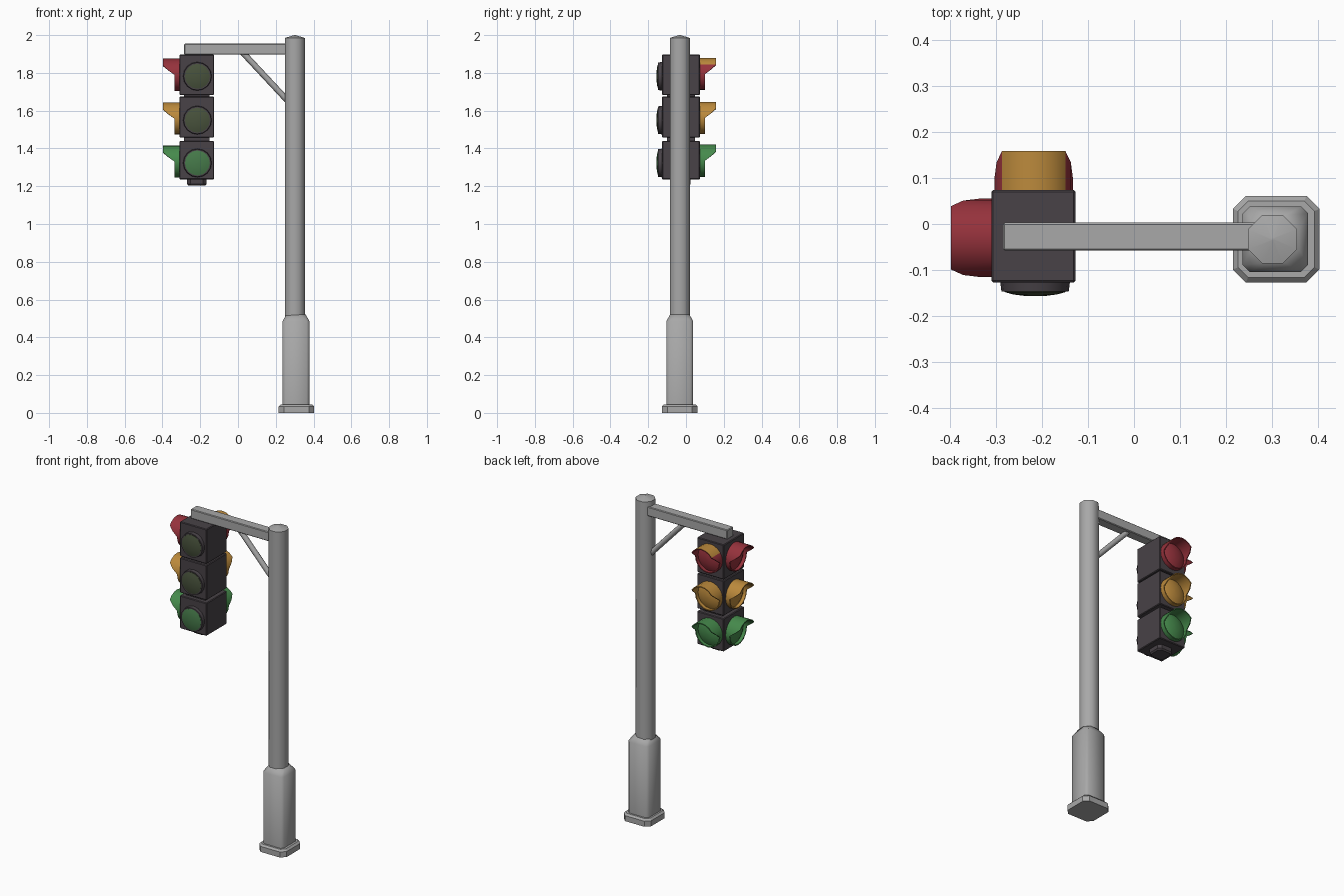
import bpy, bmesh, math
from mathutils import Vector, Matrix

if "Cube" in bpy.data.objects:
    bpy.data.objects.remove(bpy.data.objects["Cube"])


def material(name, r, g, b):
    lin = lambda c: (c / 255 / 12.92) if c < 11 else ((c / 255 + 0.055) / 1.055) ** 2.4
    m = bpy.data.materials.new(name)
    m.diffuse_color = (lin(r), lin(g), lin(b), 1)
    m.use_nodes = True
    m.node_tree.nodes["Principled BSDF"].inputs["Base Color"].default_value = m.diffuse_color
    return m


GREY = material("pole grey", 168, 168, 168)
DARK = material("housing dark", 72, 66, 71)
RED = material("signal red", 150, 50, 60)
AMBER = material("signal amber", 188, 138, 60)
GREEN = material("signal green", 70, 138, 76)
UNLIT = material("unlit lens olive", 72, 82, 60)
LIT = material("lit lens green", 70, 122, 74)


def finish(name, bm, mats, smooth=None):
    bmesh.ops.recalc_face_normals(bm, faces=bm.faces)
    me = bpy.data.meshes.new(name)
    bm.to_mesh(me)
    bm.free()
    ob = bpy.data.objects.new(name, me)
    bpy.context.collection.objects.link(ob)
    for m in mats:
        me.materials.append(m)
    if smooth:
        bpy.ops.object.select_all(action='DESELECT')
        ob.select_set(True)
        bpy.context.view_layer.objects.active = ob
        bpy.ops.object.shade_smooth_by_angle(angle=math.radians(smooth))
    return ob


def loft(name, rings, mat, smooth=None):
    """Skin a stack of equal-length point rings and cap both ends."""
    bm = bmesh.new()
    vs = [[bm.verts.new(p) for p in ring] for ring in rings]
    n = len(vs[0])
    for a, b in zip(vs, vs[1:]):
        for i in range(n):
            j = (i + 1) % n
            bm.faces.new((a[i], a[j], b[j], b[i]))
    bm.faces.new(vs[0])
    bm.faces.new(vs[-1])
    return finish(name, bm, [mat], smooth)


def chamfered(cx, cy, z, h, c):
    k = h - c
    pts = [(h, -k), (h, k), (k, h), (-k, h), (-h, k), (-h, -k), (-k, -h), (k, -h)]
    return [(cx + x, cy + y, z) for x, y in pts]


def box(name, x0, x1, y0, y1, z0, z1, mat, bevel=0):
    bm = bmesh.new()
    bmesh.ops.create_cube(bm, size=1)
    for v in bm.verts:
        v.co = ((x0 + x1) / 2 + v.co.x * (x1 - x0), (y0 + y1) / 2 + v.co.y * (y1 - y0),
                (z0 + z1) / 2 + v.co.z * (z1 - z0))
    if bevel:
        bmesh.ops.bevel(bm, geom=bm.edges[:], offset=bevel, segments=1, affect='EDGES')
    return finish(name, bm, [mat])


# Base plate, square pedestal, octagonal pole with shallow pointed cap
PY = -0.033
loft("base_plate", [chamfered(0.309, PY, z, h, c) for z, h, c in
     [(0, 0.094, 0.028), (0.034, 0.094, 0.028), (0.045, 0.083, 0.022)]], GREY)
loft("pedestal", [chamfered(0.307, PY, z, h, c) for z, h, c in
     [(0.04, 0.071, 0.015), (0.485, 0.071, 0.015), (0.52, 0.052, 0.03)]], GREY, 50)
loft("pole", [chamfered(0.301, PY, z, h, c) for z, h, c in
     [(0.48, 0.053, 0.031), (1.985, 0.053, 0.031), (2.0, 0.003, 0.0015)]], GREY, 50)

# Arm and diagonal brace
box("arm", -0.285, 0.28, -0.058, 0.003, 1.897, 1.955, GREY, 0.004)
A, B = Vector((0.018, -0.028, 1.915)), Vector((0.27, -0.028, 1.645))
side = (B - A).cross(Vector((0, 1, 0))).normalized() * 0.016
loft("arm_brace", [[p + side * math.cos(t) + Vector((0, 0.016 * math.sin(t), 0))
     for t in [i * math.pi / 4 for i in range(8)]] for p in (A, B)], GREY, 50)

# Signal housing: three boxes joined by necks, with a bottom cap
HX, HY = -0.218, -0.027
for label, z0, z1 in (("top", 1.682, 1.897), ("middle", 1.457, 1.674), ("bottom", 1.236, 1.44)):
    box("housing_" + label, -0.31, -0.127, -0.127, 0.074, z0, z1, DARK, 0.004)
box("housing_necks", -0.285, -0.152, -0.1, 0.048, 1.3, 1.8, DARK)
loft("bottom_cap", [chamfered(HX, HY, z, h, 0.018) for z, h in
     [(1.204, 0.045), (1.212, 0.052), (1.24, 0.052)]], DARK)


def turned(name, origin, normal, profile, mat, smooth=40, n=16):
    """Round part facing along normal; profile is (radius, distance)."""
    o, d, up = Vector(origin), Vector(normal), Vector((0, 0, 1))
    u = up.cross(d)
    rings = [[o + d * k + (u * math.sin(t) + up * math.cos(t)) * r
              for t in [2 * math.pi * i / n for i in range(n)]] for r, k in profile]
    return loft(name, rings, mat, smooth)


def visor(name, origin, normal, mat, top_mat, reach, r=0.085, n=20, wall=0.006):
    """Hooded tube: long at the top, short collar below the middle."""
    o, d, up = Vector(origin), Vector(normal), Vector((0, 0, 1))
    u = up.cross(d)
    bm = bmesh.new()
    rows = []
    for i in range(n):
        t = 2 * math.pi * i / n
        h = math.cos(t)
        length = 0.027 + (reach - 0.027) * min(1, max(0, h / 0.55))
        radial = u * math.sin(t) + up * h
        rows.append([bm.verts.new(o + radial * rr + d * k) for rr, k in
                     ((r, -0.004), (r, length), (r - wall, length), (r - wall, -0.004))])
    for i in range(n):
        a, b = rows[i], rows[(i + 1) % n]
        top = math.cos(2 * math.pi * (i + 0.5) / n) > 0.7
        for k in range(4):
            f = bm.faces.new((a[k], a[(k + 1) % 4], b[(k + 1) % 4], b[k]))
            f.material_index = 1 if top and k == 0 else 0
    return finish(name, bm, [mat, top_mat], 40)


# Lenses: unhooded on the front, hooded on the left and back faces
DOME = [(0.08, -0.004), (0.08, 0.006), (0.06, 0.016), (0.032, 0.023), (0.004, 0.025)]
for label, z, colour, front, top in (("top", 1.784, RED, UNLIT, AMBER),
                                     ("middle", 1.552, AMBER, UNLIT, AMBER),
                                     ("bottom", 1.325, GREEN, LIT, GREEN)):
    o = (HX + 0.003, -0.125, z - 0.002)
    turned("front_collar_" + label, o, (0, -1, 0), [(0.076, 0), (0.073, 0.022), (0.066, 0.022)], DARK)
    turned("front_lens_" + label, o, (0, -1, 0),
           [(0.066, 0.015), (0.066, 0.023), (0.048, 0.028), (0.025, 0.031), (0.004, 0.032)], front)
    for face, origin, normal, tm, reach in (
            ("back", (HX, 0.074, z + 0.01), (0, 1, 0), top, 0.085),
            ("left", (-0.31, -0.03, z + 0.006), (-1, 0, 0), colour, 0.088)):
        turned(face + "_lens_" + label, origin, normal, DOME, colour)
        visor(face + "_visor_" + label, origin, normal, colour, tm, reach)
